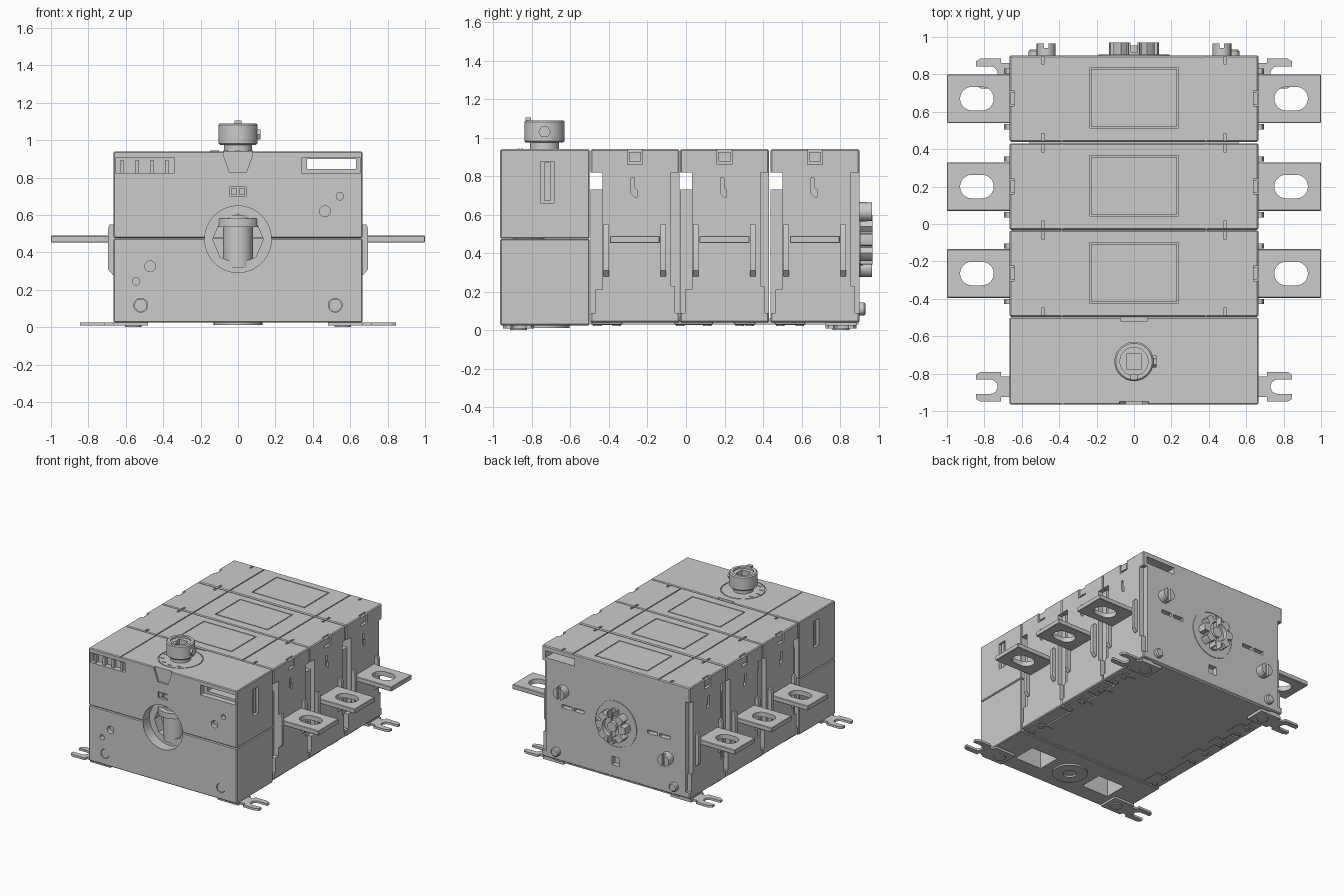
import bpy, bmesh, math
from math import cos, sin, pi

if "Cube" in bpy.data.objects:
    bpy.data.objects.remove(bpy.data.objects["Cube"])


def prism(name, pts, axis, lo, hi, bevel=0):
    """Extrude a 2D outline along an axis: x uses (y,z), y uses (x,z), z uses (x,y)."""
    put = {'x': lambda p, h: (h, p[0], p[1]), 'y': lambda p, h: (p[0], h, p[1]),
           'z': lambda p, h: (p[0], p[1], h)}[axis]
    bm = bmesh.new()
    face = bm.faces.new([bm.verts.new(put(p, lo)) for p in pts])
    ext = bmesh.ops.extrude_face_region(bm, geom=[face])
    for v in [g for g in ext['geom'] if isinstance(g, bmesh.types.BMVert)]:
        v.co['xyz'.index(axis)] = hi
    bmesh.ops.recalc_face_normals(bm, faces=bm.faces)
    if bevel:
        sharp = [e for e in bm.edges if e.calc_face_angle(0) > 0.9]
        bmesh.ops.bevel(bm, geom=sharp, offset=bevel, segments=1, affect='EDGES')
    me = bpy.data.meshes.new(name)
    bm.to_mesh(me)
    bm.free()
    ob = bpy.data.objects.new(name, me)
    bpy.context.collection.objects.link(ob)
    return ob


def box(name, x0, x1, y0, y1, z0, z1, bevel=0):
    return prism(name, [(x0, y0), (x1, y0), (x1, y1), (x0, y1)], 'z', z0, z1, bevel)


def circle(u, v, r, n=40):
    return [(u + r * cos(2 * pi * i / n), v + r * sin(2 * pi * i / n)) for i in range(n)]


def cyl(name, u, v, r, axis, lo, hi, n=40, bevel=0):
    return prism(name, circle(u, v, r, n), axis, lo, hi, bevel)


def stadium(u, v, half, r, n=12):
    return [(u + s * (half - r) + r * cos(a), v + r * sin(a))
            for s, start in ((1, -pi / 2), (-1, pi / 2))
            for a in [start + pi * i / n for i in range(n + 1)]]


def cut(target, *cutters):
    for c in cutters:
        c.hide_render = True
        mod = target.modifiers.new('cut', 'BOOLEAN')
        mod.operation, mod.solver, mod.object = 'DIFFERENCE', 'EXACT', c
        bpy.context.view_layer.objects.active = target
        bpy.ops.object.modifier_apply(modifier=mod.name)
        bpy.data.objects.remove(c)


def side_box(x0, x1, s, *rest):
    return box('cutter', min(s * x0, s * x1), max(s * x0, s * x1), *rest)


W, TOP, KY, HZ = 0.665, 0.94, -0.735, 0.47
POLES = (-0.265, 0.2, 0.67)

# Pole module, built once around y = 0
pole = box('pole_module', -W, W, -0.231, 0.231, 0.04, TOP, 0.007)
cut(pole,
    box('cutter', -1, 1, -0.3, -0.168, 0.73, 0.82),
    box('cutter', 0.37, 0.63, -1, 1, 0.845, 0.9),
    box('cutter', -0.237, 0.237, -0.157, 0.165, TOP - 0.01, 1))
for s in (1, -1):
    # stepped barrier recesses, label notch, key slot, lid grooves
    a, b = sorted((s * 0.628, s * 0.8))
    cut(pole,
        prism('cutter', [(-0.3, 0.09), (-0.205, 0.09), (-0.205, 0.21), (-0.168, 0.21),
                         (-0.168, 0.735), (-0.3, 0.735)], 'x', a, b),
        prism('cutter', [(0.3, 0.09), (0.208, 0.09), (0.208, 0.23), (0.188, 0.23),
                         (0.188, 0.82), (0.3, 0.82)], 'x', a, b),
        side_box(0.64, 0.8, s, -0.04, 0.04, 0.86, 1),
        prism('cutter', [(-0.02, 0.79), (-0.02, 0.71), (0, 0.69), (0.01, 0.69), (0.01, 0.73),
                         (-0.003, 0.74), (-0.003, 0.79)], 'x',
              *sorted((s * 0.65, s * 0.8))),
        side_box(0.382, 0.39, s, -0.3, 0.3, TOP - 0.007, 1))
    for y in (-0.205, 0.205):
        cut(pole, side_box(0.478, 0.495, s, y - 0.02, y + 0.02, TOP - 0.01, 1))

poles = [pole] + [bpy.data.objects.new('pole_module', pole.data.copy()) for _ in POLES[1:]]
for ob, y in zip(poles, POLES):
    if ob is not pole:
        bpy.context.collection.objects.link(ob)
    ob.location.y = y
    box('lid_panel', -0.23, 0.23, y - 0.15, y + 0.158, 0.9, TOP)
    for s in (1, -1):
        # terminal bar with oblong bolt hole, guide ribs, notch clip
        x0, x1 = sorted((s * 0.5, s))
        bar = box('terminal', x0, x1, y - 0.13, y + 0.13, 0.452, 0.49, 0.004)
        cut(bar, prism('cutter', stadium(s * 0.84, y, 0.09, 0.063), 'z', 0.3, 0.6))
        for d in (-0.15, 0.147):
            prism('terminal_rib', [(s * 0.64, 0.28), (s * 0.67, 0.28), (s * 0.695, 0.31),
                                   (s * 0.695, 0.53), (s * 0.685, 0.55), (s * 0.64, 0.55)],
                  'y', y + d - 0.014, y + d + 0.014)
        c = side_box(0.63, 0.66, s, y - 0.032, y + 0.032, 0.875, 0.925)
        c.name = 'notch_clip'

# Rear face of the last module: coupling window and slots
for x, z, w, h in ((0, 0.17, 0.035, 0.035), (0.33, 0.49, 0.045, 0.014), (0.44, 0.49, 0.045, 0.014),
                   (-0.33, 0.49, 0.045, 0.014), (-0.44, 0.49, 0.045, 0.014)):
    cut(poles[2], box('cutter', x - w, x + w, 0.86, 1, z - h, z + h))
gear = prism('rear_coupling', [(r * cos(a), HZ + r * sin(a)) for i in range(8)
                               for r, o in ((0.095, -0.34), (0.13, -0.22), (0.134, 0), (0.13, 0.22), (0.095, 0.34))
                               for a in [i * pi / 4 + o]], 'y', 0.89, 0.97)
cut(gear, cyl('cutter', 0, HZ, 0.075, 'y', 0.935, 1), box('cutter', -0.02, 0.02, 0.92, 1, 0.32, 0.62))
cyl('rear_coupling_hub', 0, HZ, 0.04, 'y', 0.9, 0.955, 24)
ring = cyl('rear_ring', 0, HZ, 0.19, 'y', 0.89, 0.906, 48)
cut(ring, cyl('cutter', 0, HZ, 0.178, 'y', 0.8, 1, 48))
for x, z in ((0.47, 0.615), (-0.47, 0.325)):
    boss = cyl('rear_boss', x, z, 0.05, 'y', 0.89, 0.965, 24)
    cut(boss, box('cutter', x - 0.012, x + 0.012, 0.94, 1, z - 0.1, z + 0.1))
for x in (0.53, -0.53):
    cyl('rear_rivet', x, 0.11, 0.035, 'y', 0.89, 0.932, 24, 0.008)

# Front mechanism housing: lower case and upper case with a seam
upper = box('mechanism_upper', -W, W, -0.965, -0.5, 0.476, TOP, 0.006)
lower = box('mechanism_lower', -W, W, -0.965, -0.5, 0.025, 0.474, 0.006)
for part in (upper, lower):
    cut(part, cyl('cutter', 0, HZ, 0.178, 'y', -1.2, -0.72, 48))
cut(upper,
    box('cutter', 0.37, 0.63, -1, 0, 0.845, 0.9),
    prism('cutter', [(-0.078, 1), (-0.078, 0.92), (-0.045, 0.828), (0.045, 0.828), (0.078, 0.92), (0.078, 1)],
          'y', -1.2, -0.95),
    box('cutter', -0.042, 0.042, -1.2, -0.945, 0.7, 0.75),
    box('cutter', -0.07, 0.07, -0.52, -0.4, 0.91, 1),
    box('cutter', -0.384, -0.377, -1, 0, TOP - 0.006, 1),
    box('cutter', -0.04, 0.04, KY - 0.04, KY + 0.04, 0.8, 1),
    cyl('cutter', 0, KY, 0.168, 'z', TOP - 0.006, 1, 48))
for s in (1, -1):
    cut(upper,
        side_box(0.34, 0.655, s, -1.2, -0.92, 0.825, 0.905),
        side_box(0.64, 0.8, s, -0.755, -0.685, 0.66, 0.875),
        cyl('cutter', s * 0.545, 0.7, 0.02, 'y', -1.2, -0.93, 20) if s > 0 else
        cyl('cutter', -0.545, 0.245, 0.02, 'y', -1.2, -0.93, 20))
    side_box(0.63, 0.655, s, -0.735, -0.705, 0.67, 0.87).name = 'side_slot_bar'
    cut(lower, side_box(0.2, 0.44, s, -0.83, -0.64, 0, 0.25))
cut(upper, cyl('cutter', 0.465, 0.62, 0.029, 'y', -1.2, -0.93, 24))
cut(lower, cyl('cutter', -0.47, 0.325, 0.029, 'y', -1.2, -0.93, 24),
    cyl('cutter', -0.545, 0.245, 0.02, 'y', -1.2, -0.93, 20),
    *[cyl('cutter', s * 0.52, 0.117, 0.037, 'y', -1.2, -0.93, 24) for s in (1, -1)])
for x in (0.52, -0.52):
    cyl('front_plug', x, 0.117, 0.034, 'y', -0.96, -0.9, 24)
for x in (-0.022, 0.022):
    box('latch', x - 0.016, x + 0.016, -0.96, -0.94, 0.71, 0.74)
for i in range(4):
    box('pocket_rib', -0.63 + i * 0.08, -0.61 + i * 0.08, -0.95, -0.9, 0.825, 0.89)

# Drive coupling seen inside the round front opening
ring = cyl('drive_ring', 0, HZ, 0.179, 'y', -0.88, -0.8, 48)
cut(ring, cyl('cutter', 0, HZ, 0.135, 'y', -1, 0, 8))
cyl('drive_shaft', 0, -0.815, 0.08, 'z', 0.32, 0.6)
cyl('drive_shaft_cap', 0, -0.815, 0.12, 'z', 0.535, 0.58)

# Top dial: inset disc, collar, knob with square socket and set screw
dial = cyl('dial_disc', 0, KY, 0.161, 'z', 0.925, TOP, 48)
collar = cyl('knob_collar', 0, KY, 0.076, 'z', 0.93, 0.985)
knob = cyl('knob', 0, KY, 0.105, 'z', 0.975, 1.09, 48, 0.008)
cut(knob, cyl('cutter', 0, KY, 0.075, 'z', 1.075, 1.2))
for part in (dial, collar, knob):
    cut(part, box('cutter', -0.04, 0.04, KY - 0.04, KY + 0.04, 0.5, 1.3))
cyl('set_screw', KY, 1.03, 0.032, 'x', 0.08, 0.12, 6)
box('knob_pointer', -0.02, 0.02, KY - 0.098, KY - 0.07, 1.07, 1.105)
for a in (150, 180, 210, 240, 270, 300):
    x, y = 0.135 * cos(math.radians(a)), 0.135 * sin(math.radians(a))
    box('dial_mark', x - 0.014, x + 0.014, KY + y - 0.005, KY + y + 0.005, 0.93, 0.944)

# Underside: base plate, scalloped edge tabs with rivets, bearing disc
box('base_plate', -0.56, 0.56, -0.495, 0.895, 0.03, 0.06)
disc = cyl('bearing_disc', 0, KY, 0.13, 'z', 0.012, 0.05)
cut(disc, cyl('cutter', 0, KY, 0.05, 'z', 0, 0.035))
for s in (1, -1):
    for y0, y1 in ((-0.49, -0.33), (-0.06, 0.14), (0.25, 0.36), (0.46, 0.62)):
        x0, x1 = sorted((s * 0.5, s * 0.65))
        box('base_tab', x0, x1, y0, y1, 0.028, 0.05, 0.004)
        for y in (y0 + 0.03, y1 - 0.03):
            cyl('base_rivet', s * 0.59, y, 0.022, 'z', 0.022, 0.04, 16)

    # Forked mounting feet with open slots and fixing screws
    for y in (-0.87, 0.805):
        x0, x1 = s * 0.6, s * 0.845
        outline = [(s * 0.48, y - 0.08), (s * 0.82, y - 0.08), (x1, y - 0.065), (x1, y + 0.065),
                   (s * 0.82, y + 0.08), (s * 0.48, y + 0.08)]
        foot = prism('mounting_foot', outline, 'z', 0.008, 0.026)
        cut(foot, prism('cutter', stadium(s * 0.85, y, 0.12, 0.038), 'z', -0.1, 0.1),
            side_box(0.665, 0.71, s, y + 0.055, y + 0.1, -0.1, 0.1),
            side_box(0.665, 0.71, s, y - 0.1, y - 0.055, -0.1, 0.1))
        side_box(0.48, 0.655, s, y - 0.08, y + 0.08, 0.02, 0.05).name = 'foot_pad'
        cyl('foot_screw', s * 0.56, y, 0.045, 'z', 0, 0.03, 24)

# Smooth the round parts, keep hard edges
for ob in bpy.data.objects:
    ob.select_set(True)
bpy.context.view_layer.objects.active = upper
bpy.ops.object.shade_smooth_by_angle()
